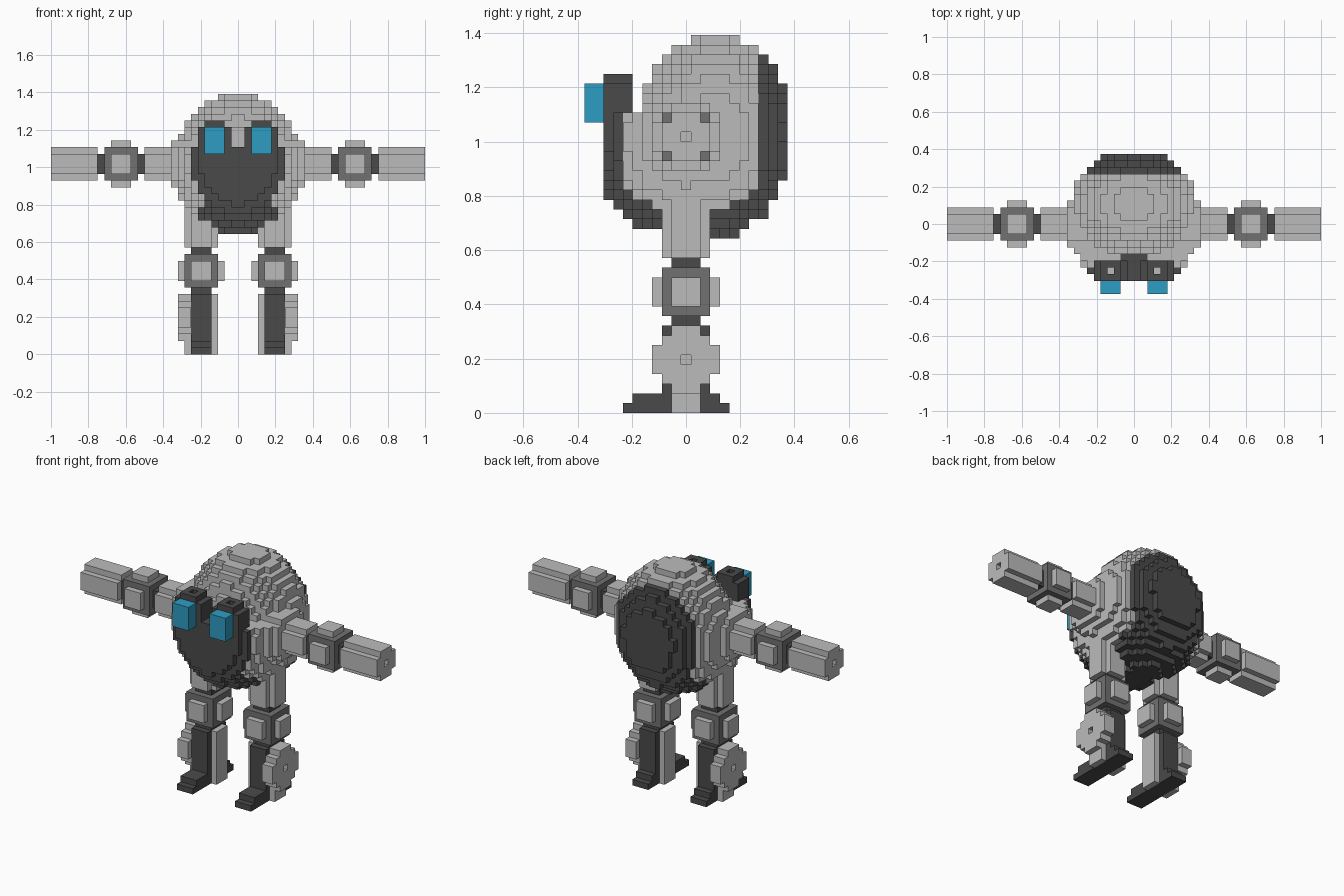
import bpy, bmesh, math

cube = bpy.data.objects.get("Cube")
if cube:
    bpy.data.objects.remove(cube, do_unlink=True)

V = 1 / 28  # size of one block
COLOURS = {
    "light_grey": (0.50, 0.50, 0.50, 1),
    "mid_grey": (0.165, 0.165, 0.165, 1),
    "dark_grey": (0.068, 0.068, 0.068, 1),
    "lens_blue": (0.027, 0.335, 0.54, 1),
}
LIGHT, MID, DARK, BLUE = range(4)

materials = []
for name, colour in COLOURS.items():
    mat = bpy.data.materials.new(name)
    mat.use_nodes = True
    mat.diffuse_color = colour
    mat.node_tree.nodes["Principled BSDF"].inputs["Base Color"].default_value = colour
    materials.append(mat)

# Blocks: (i, j, k) -> (part, colour); x spans i..i+1, y is centred on j, z spans k..k+1
blocks = {}


def box(part, colour, x, y, z, side=1, trim=None):
    """Fill a box of blocks; trim leaves out the corners around the given axis."""
    spans = (x, y, z)
    for i in range(*x):
        for j in range(*y):
            for k in range(*z):
                ends = [c in (s[0], s[1] - 1) for c, s in zip((i, j, k), spans)]
                if trim is not None and all(e for a, e in enumerate(ends) if a != trim):
                    continue
                blocks[(i if side > 0 else -1 - i, j, k)] = (part, colour)


def remove(i, j, k, side):
    blocks.pop((i if side > 0 else -1 - i, j, k), None)


def body_colour(x, y, z):
    if y > 7.5 or y < -6.5:
        return DARK
    if z < 24 and math.hypot(y - 0.5, z - 29) > 8.6:
        return DARK
    if z > 30 and z < 31 and y < -4.5 and abs(x) < 2:
        return DARK
    return LIGHT


# Body: tall rear ellipsoid joined to a belly ellipsoid that is cut flat on top
for i in range(-10, 10):
    for j in range(-8, 11):
        for k in range(17, 40):
            x, y, z = i + 0.5, j, k + 0.5
            rear = (x / 9.5) ** 2 + ((y - 3) / 8) ** 2 + ((z - 28.6) / 10.5) ** 2 < 1
            belly = (x / 9.7) ** 2 + (y / 9.8) ** 2 + ((z - 28.5) / 10.5) ** 2 < 1 and z < 31
            if rear or belly:
                blocks[(i, j, k)] = ("body", body_colour(x, y, z))

for s, label in ((1, "left"), (-1, "right")):
    # Eye housing, cap and lens
    eye = label + "_eye_housing"
    box(eye, DARK, (1, 6), (-8, -5), (30, 34), s)
    box(eye, DARK, (2, 5), (-8, -5), (34, 35), s)
    box(eye, LIGHT, (3, 4), (-7, -6), (33, 34), s)
    remove(3, -7, 34, s)
    box(label + "_eye_lens", BLUE, (2, 5), (-10, -8), (30, 34), s)

    # Shoulder, upper arm and forearm
    box(label + "_shoulder", LIGHT, (7, 10), (-3, 4), (25, 32), s, trim=0)
    box(label + "_upper_arm", LIGHT, (9, 14), (-2, 3), (26, 31), s, trim=0)
    box(label + "_forearm", LIGHT, (21, 28), (-2, 3), (26, 31), s, trim=0)
    remove(27, 0, 28, s)

    # Elbow: dark pin, grey cube and a raised plate on four sides
    elbow = label + "_elbow"
    box(elbow, DARK, (14, 21), (-1, 2), (27, 30), s)
    box(elbow, LIGHT, (16, 19), (-3, 4), (27, 30), s)
    box(elbow, LIGHT, (16, 19), (-1, 2), (25, 32), s)
    box(elbow, MID, (15, 20), (-2, 3), (26, 31), s)

    # Thigh
    box(label + "_thigh", LIGHT, (3, 8), (-2, 3), (16, 23), s, trim=2)

    # Knee: same joint turned upright
    knee = label + "_knee"
    box(knee, DARK, (4, 7), (-1, 2), (9, 16), s)
    box(knee, LIGHT, (4, 7), (-3, 4), (11, 14), s)
    box(knee, LIGHT, (2, 9), (-1, 2), (11, 14), s)
    box(knee, MID, (3, 8), (-2, 3), (10, 15), s)

    # Shin core with light side slabs and a round outer disc
    shin = label + "_shin"
    box(shin, DARK, (4, 7), (-2, 3), (0, 9), s)
    box(shin, LIGHT, (3, 4), (-1, 2), (0, 9), s)
    box(shin, LIGHT, (7, 8), (-1, 2), (0, 9), s)
    disc = label + "_shin_disc"
    for half, low, high in ((3, 4, 7), (2, 3, 8), (1, 2, 9)):
        box(disc, LIGHT, (7, 9), (-half, half + 1), (low, high), s)
    remove(8, 0, 5, s)

    # Stepped foot
    foot = label + "_foot"
    box(foot, DARK, (4, 7), (-6, 5), (0, 1), s)
    box(foot, DARK, (4, 7), (-5, 4), (1, 2), s)

# Each face direction with its corners, counter-clockwise from outside
FACES = []
for axis in range(3):
    u, v = (axis + 1) % 3, (axis + 2) % 3
    for sign in (0, 1):
        corners = []
        for a, b in ((0, 0), (1, 0), (1, 1), (0, 1)):
            c = [0, 0, 0]
            c[axis], c[u], c[v] = sign, a, b
            corners.append(tuple(c))
        step = [0, 0, 0]
        step[axis] = 1 if sign else -1
        FACES.append((step, corners if sign else corners[::-1]))

# Build one mesh for each part from the exposed block faces
for part in sorted({p for p, c in blocks.values()}):
    bm = bmesh.new()
    verts = {}
    for (i, j, k), (owner, colour) in blocks.items():
        if owner != part:
            continue
        for (dx, dy, dz), corners in FACES:
            if (i + dx, j + dy, k + dz) in blocks:
                continue
            loop = []
            for a, b, c in corners:
                key = (i + a, j + b, k + c)
                if key not in verts:
                    verts[key] = bm.verts.new((key[0] * V, (key[1] - 0.5) * V, key[2] * V))
                loop.append(verts[key])
            bm.faces.new(loop).material_index = colour
    mesh = bpy.data.meshes.new(part)
    bm.to_mesh(mesh)
    bm.free()
    for mat in materials:
        mesh.materials.append(mat)
    bpy.context.scene.collection.objects.link(bpy.data.objects.new(part, mesh))
